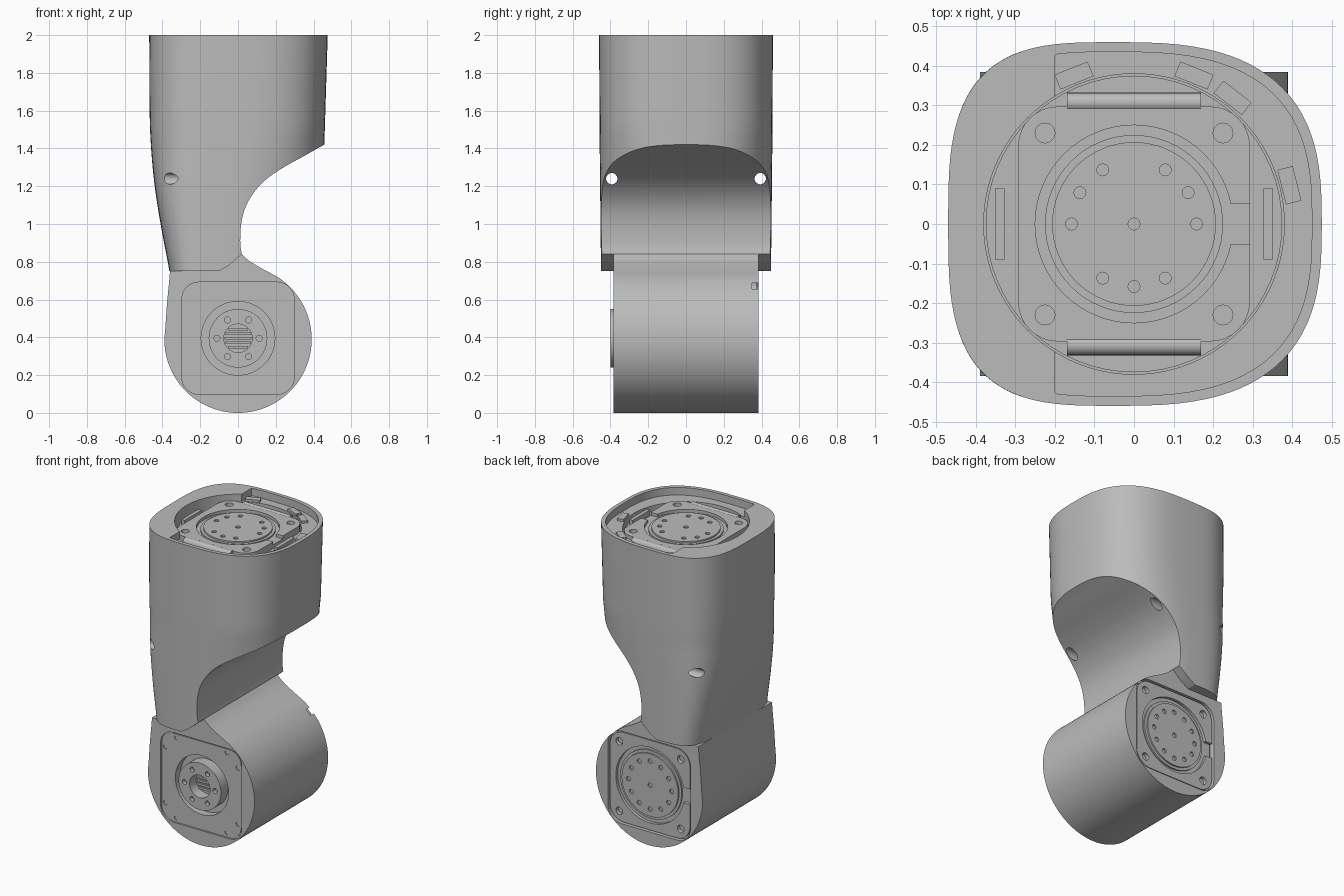
import bpy, bmesh, math
from mathutils import Matrix, Vector

if "Cube" in bpy.data.objects:
    bpy.data.objects.remove(bpy.data.objects["Cube"], do_unlink=True)

grey = bpy.data.materials.new("machined_grey")
grey.use_nodes = True
grey.diffuse_color = (0.5, 0.5, 0.5, 1)
grey.node_tree.nodes["Principled BSDF"].inputs["Base Color"].default_value = (0.5, 0.5, 0.5, 1)


def frame(origin, u, v, w):
    m = Matrix((u, v, w)).transposed().to_4x4()
    m.translation = Vector(origin)
    return m


AXIS_Z = 0.395
TOP = frame((0, 0, 2), (1, 0, 0), (0, 1, 0), (0, 0, 1))
FRONT = frame((0, -0.385, AXIS_Z), (1, 0, 0), (0, 0, 1), (0, -1, 0))
BACK = frame((0, 0.385, AXIS_Z), (-1, 0, 0), (0, 0, 1), (0, 1, 0))
SIDE = frame((0, 0, 0), (1, 0, 0), (0, 0, 1), (0, -1, 0))
ALONG_X = frame((0, 0, 0), (0, 1, 0), (0, 0, 1), (1, 0, 0))


def circle(r, cx=0, cy=0, n=64):
    return [(cx + r * math.cos(2 * math.pi * i / n), cy + r * math.sin(2 * math.pi * i / n))
            for i in range(n)]


def box(x, y, hx, hy):
    return [(x - hx, y - hy), (x + hx, y - hy), (x + hx, y + hy), (x - hx, y + hy)]


def round_rect(hx, hy, r, steps=8):
    pts = []
    for q, (sx, sy) in enumerate(((1, 1), (-1, 1), (-1, -1), (1, -1))):
        for i in range(steps + 1):
            a = math.pi / 2 * (q + i / steps)
            pts.append((sx * (hx - r) + r * math.cos(a), sy * (hy - r) + r * math.sin(a)))
    return pts


def spline(pts, steps=6):
    """Catmull-Rom curve through the points."""
    p = [Vector(a) for a in pts]
    p = [2 * p[0] - p[1]] + p + [2 * p[-1] - p[-2]]
    out = []
    for a, b, c, d in zip(p, p[1:], p[2:], p[3:]):
        for i in range(steps):
            t = i / steps
            out.append(0.5 * (2 * b + (c - a) * t + (2 * a - 5 * b + 4 * c - d) * t * t
                              + (3 * b - a - 3 * c + d) * t ** 3))
    return [tuple(v) for v in out] + [tuple(pts[-1])]


def loft(name, loops):
    """Closed skin over groups of rings: one group per separate solid."""
    bm = bmesh.new()
    for rings in loops:
        vs = [[bm.verts.new(p) for p in ring] for ring in rings]
        n = len(vs[0])
        for a, b in zip(vs, vs[1:]):
            for i in range(n):
                bm.faces.new((a[i], a[(i + 1) % n], b[(i + 1) % n], b[i]))
        bm.faces.new(vs[0][::-1])
        bm.faces.new(vs[-1])
    bmesh.ops.recalc_face_normals(bm, faces=bm.faces)
    mesh = bpy.data.meshes.new(name)
    bm.to_mesh(mesh)
    bm.free()
    mesh.materials.append(grey)
    ob = bpy.data.objects.new(name, mesh)
    bpy.context.scene.collection.objects.link(ob)
    return ob


def prism(name, m, w0, w1, *outlines):
    return loft(name, [[[m @ Vector((u, v, w)) for u, v in o] for w in (w0, w1)]
                       for o in outlines])


def cut(target, cutter, op='DIFFERENCE'):
    mod = target.modifiers.new("cut", 'BOOLEAN')
    mod.operation, mod.solver, mod.object = op, 'EXACT', cutter
    bpy.context.view_layer.objects.active = target
    bpy.ops.object.modifier_apply(modifier=mod.name)
    bpy.data.objects.remove(cutter, do_unlink=True)


def ramp(table, z):
    for (z0, a), (z1, b) in zip(table, table[1:]):
        if z <= z1:
            return a + (b - a) * max(0, (z - z0) / (z1 - z0))
    return table[-1][1]


# Rounded housing section, narrowing towards the neck on its left edge
LEFT = spline([(0.7, 0.355), (0.8, 0.372), (1.0, 0.41), (1.2, 0.441), (1.4, 0.46),
               (1.6, 0.468), (2.0, 0.47)])
CX = -0.05


def section(z, inset=0, n=96):
    pts = []
    for i in range(n):
        c, s = math.cos(2 * math.pi * i / n), math.sin(2 * math.pi * i / n)
        if c < 0:
            a, e = ramp(LEFT, z) + CX, ramp([(0.7, 5), (1.4, 3.3), (2, 3.2)], z)
        else:
            a, e = ramp([(1.42, 0.507), (2, 0.525)], z), ramp([(0.9, 1.9), (1.5, 2.8)], z)
        b = ramp([(0.75, 0.45), (1.5, 0.458), (2, 0.46)], z)
        pts.append((CX + math.copysign(abs(c) ** (2 / e), c) * (a - inset),
                    math.copysign(abs(s) ** (2 / e), s) * (b - inset)))
    return pts


heights = [0.7 + 1.3 * i / 26 for i in range(27)]
housing = loft("upper_housing", [[[(x, y, z) for x, y in section(z)] for z in heights]])

# Scooped underside, neck and lower lip
scoop = spline([(0.02, 0.84), (0.012, 0.9), (0.017, 1.0), (0.04, 1.09), (0.09, 1.175),
                (0.16, 1.245), (0.25, 1.305), (0.35, 1.36), (0.457, 1.42), (0.6, 1.49)])
keep = [(-0.7, 0.75), (-0.1, 0.75), (-0.05, 0.78)] + scoop + [(0.6, 2.2), (-0.7, 2.2)]
cut(housing, prism("scoop_cutter", SIDE, -0.7, 0.7, keep), 'INTERSECT')

# Open top: shallow shelf on the right, deeper round well in the middle
shelf = [(max(x, -0.2), y) for x, y in section(2, 0.025) if x > -0.23]
order = sorted(shelf, key=lambda p: math.atan2(p[1], p[0]))
cut(housing, prism("shelf_cutter", TOP, -0.05, 0.1, order))
cut(housing, prism("well_cutter", TOP, -0.12, 0.1, circle(0.38, n=96)))
cut(housing, prism("screw_cutter", ALONG_X, -1, 1,
                   circle(0.03, 0.393, 1.24, 24), circle(0.03, -0.393, 1.24, 24)))

# Lower joint barrel
arc = [(0.39 * math.cos(math.radians(a)), 0.39 + 0.39 * math.sin(math.radians(a)))
       for a in range(60, -181, -3)]
barrel = (spline([(0.02, 0.84), (0.06, 0.805), (0.12, 0.768), (0.195, 0.728)])[:-1] + arc
          + [(-0.384, 0.46), (-0.376, 0.58), (-0.366, 0.68), (-0.36, 0.75), (-0.1, 0.75),
             (-0.05, 0.78)])
joint = prism("joint_barrel", SIDE, -0.385, 0.385, barrel)


def pits(target, m, top, spots, r, depth=0.025):
    cut(target, prism("pit_cutter", m, top - depth, top + 0.05,
                      *[circle(r, u, v, 16) for u, v in spots]))


def polar(r, degrees):
    return [(r * math.cos(math.radians(a)), r * math.sin(math.radians(a))) for a in degrees]


# Front cover: recess, edge screws, ring groove and hollow hub
cut(joint, prism("cover_cutter", FRONT, -0.012, 0.1, round_rect(0.297, 0.297, 0.09)))
cover = prism("front_cover", FRONT, -0.03, -0.008, round_rect(0.288, 0.288, 0.085))
screws = [(sx * a, sy * b) for sx in (-1, 1) for sy in (-1, 1)
          for a, b in ((0.185, 0.265), (0.265, 0.185))]
pits(cover, FRONT, -0.008, screws, 0.016, 0.015)
for part in (cover, joint):
    cut(part, prism("groove_cutter", FRONT, -0.06, 0.1, circle(0.195)))
hub = prism("front_hub", FRONT, -0.08, 0.015, circle(0.155))
cut(hub, prism("bore_cutter", FRONT, -0.06, 0.1, circle(0.075)))
pits(hub, FRONT, 0.015, polar(0.112, range(0, 360, 60)), 0.016)
slats = prism("hub_slats", FRONT, -0.07, -0.05,
              *[box(0, 0.024 * i, math.sqrt(0.0052 - (0.024 * i) ** 2), 0.007)
                for i in range(-2, 3)])


def actuator(prefix, m, face, bolt_angles):
    """Square motor face with a bolted output disc."""
    plate = prism(prefix + "_motor_plate", m, -0.11, face, round_rect(0.293, 0.297, 0.1))
    cut(plate, prism("ring_cutter", m, face - 0.02, 0.2, circle(0.25)))
    cut(plate, prism("ring_notch_cutter", m, face - 0.02, 0.2,
                     box(0.25, 0, 0.05, 0.05)))
    pits(plate, m, face, [(a, b) for a in (-0.225, 0.225) for b in (-0.23, 0.23)], 0.025)
    collar = prism(prefix + "_collar", m, face - 0.06, face - 0.01, circle(0.225))
    disc = prism(prefix + "_output_disc", m, face - 0.06, face, circle(0.207))
    pits(disc, m, face, polar(0.158, bolt_angles) + [(0, 0.0)], 0.015)
    return plate, collar, disc


# Back motor set into the barrel
cut(joint, prism("back_cutter", BACK, -0.035, 0.1, round_rect(0.302, 0.306, 0.1)))
actuator("back", BACK, -0.008, range(0, 360, 30))

# Top motor inside the well, with flange, rolled bars, side clips and wall tabs
actuator("top", TOP, -0.04, (0, 30, 60, 120, 150, 180, 240, 270, 300))
prism("top_flange", TOP, -0.13, -0.085, circle(0.375))
for s, label in ((-1, "front"), (1, "back")):
    prism(label + "_bar", ALONG_X, -0.17, 0.17, circle(0.025, s * 0.307, 1.94, 20))
    prism(label + "_side_clip", TOP, -0.12, -0.05, box(s * 0.34, 0, 0.012, 0.09))
tabs = []
for degrees in (14, 52, 68, 112):
    rot = Matrix.Rotation(math.radians(degrees), 2)
    tabs.append([tuple(rot @ Vector(p)) for p in box(0.405, 0, 0.02, 0.045)])
prism("wall_tabs", TOP, -0.06, -0.035, *tabs)

# Smooth curved walls, crisp edges
for ob in bpy.context.scene.objects:
    ob.select_set(ob.type == 'MESH')
bpy.context.view_layer.objects.active = housing
bpy.ops.object.shade_smooth_by_angle(angle=math.radians(30))
